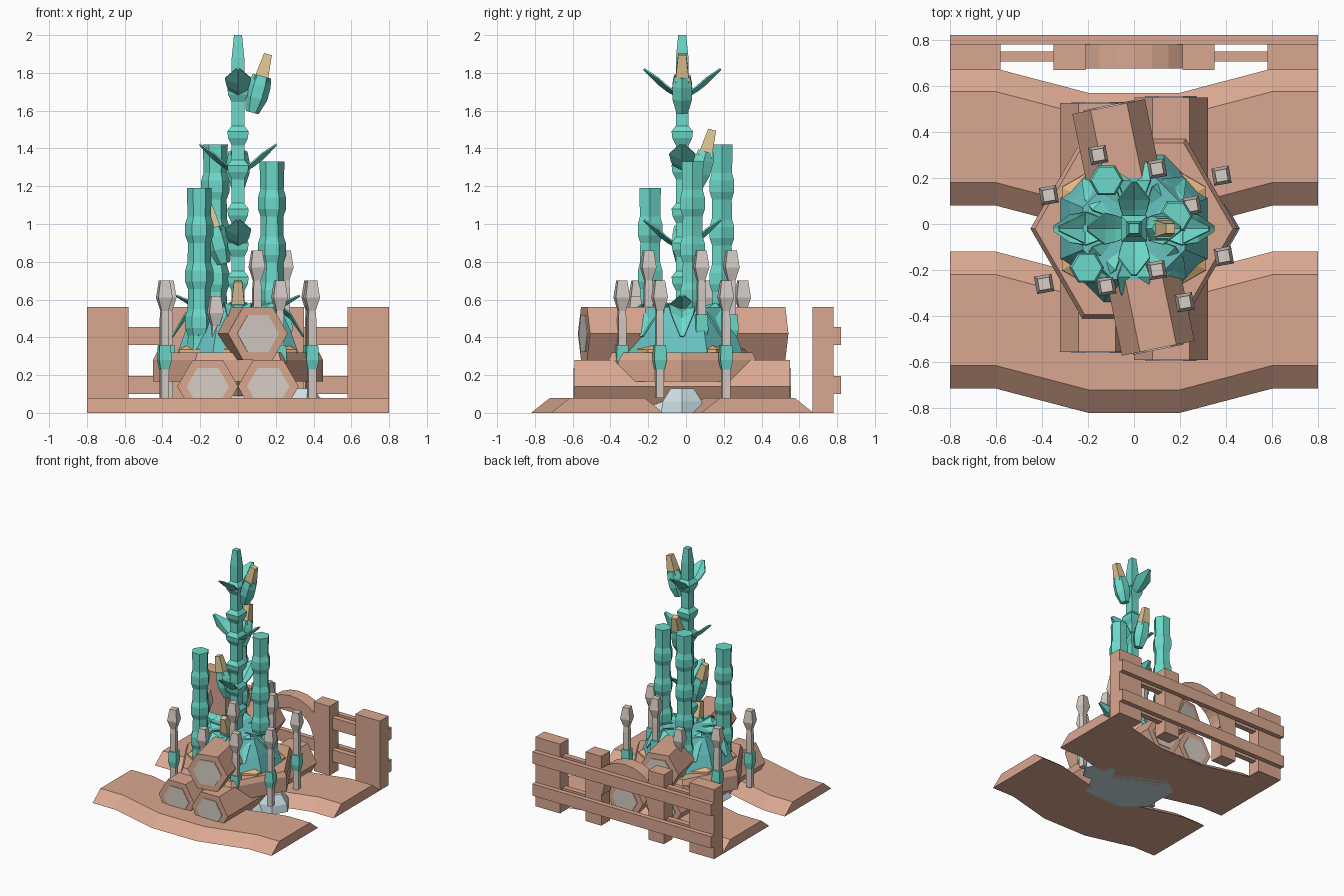
import bpy, bmesh, math
from mathutils import Vector, Matrix

if "Cube" in bpy.data.objects:
    bpy.data.objects.remove(bpy.data.objects["Cube"])

COL = {"wood": (.70, .39, .28), "teal": (.15, .70, .59), "water": (.14, .55, .55),
       "soil": (.80, .47, .22), "corn": (.74, .56, .29), "pale": (.68, .61, .56),
       "rock": (.60, .74, .79)}
MATS = {}
for k, c in COL.items():
    MATS[k] = bpy.data.materials.new(k)
    MATS[k].diffuse_color = (*c, 1)


def add(name, verts, faces, col, matrix=None):
    me = bpy.data.meshes.new(name)
    me.from_pydata(verts, [], faces)
    bm = bmesh.new()
    bm.from_mesh(me)
    bmesh.ops.recalc_face_normals(bm, faces=bm.faces)
    bm.to_mesh(me)
    bm.free()
    ob = bpy.data.objects.new(name, me)
    bpy.context.collection.objects.link(ob)
    me.materials.append(MATS[col])
    if matrix:
        ob.matrix_world = matrix
    return ob


def loft(name, rings, col, matrix=None):
    """Skin equal-length closed rings and cap both ends."""
    n = len(rings[0])
    verts = [p for r in rings for p in r]
    faces = [(i * n + j, i * n + (j + 1) % n, (i + 1) * n + (j + 1) % n, (i + 1) * n + j)
             for i in range(len(rings) - 1) for j in range(n)]
    faces += [tuple(range(n)), tuple(range(len(verts) - n, len(verts)))]
    return add(name, verts, faces, col, matrix)


def lathe(name, profile, sides, col, base=(0, 0, 0), axis=(0, 0, 1), turn=0):
    """Faceted turned solid from (radius, height) points."""
    ang = [math.radians(turn) + 2 * math.pi * j / sides for j in range(sides)]
    rings = [[(r * math.cos(a), r * math.sin(a), z) for a in ang] for r, z in profile]
    q = Vector((0, 0, 1)).rotation_difference(Vector(axis))
    return loft(name, rings, col, Matrix.Translation(base) @ q.to_matrix().to_4x4())


def box(name, x0, x1, y0, y1, z0, z1, col):
    rings = [[(x0, y0, z), (x1, y0, z), (x1, y1, z), (x0, y1, z)] for z in (z0, z1)]
    return loft(name, rings, col)


def leaf(name, pts, base, angle, col="teal"):
    """Folded leaf from (out, up, half width) stations."""
    verts = []
    for r, z, w in pts:
        verts += [(r, -w, z), (r, 0, z - w * .45), (r, w, z)]
    faces = [(3 * i + k, 3 * i + k + 1, 3 * i + k + 4, 3 * i + k + 3)
             for i in range(len(pts) - 1) for k in (0, 1)]
    ob = add(name, verts, faces, col,
             Matrix.Translation(base) @ Matrix.Rotation(math.radians(angle), 4, 'Z'))
    ob.modifiers.new("thickness", 'SOLIDIFY').thickness = .008
    return ob


# Two winding path slabs with sloped sides
for name, dy in (("front_path", 0), ("back_path", .795)):
    rings = []
    for x, s in ((-.8, 0), (-.6, 0), (-.2, -.105), (.2, -.105), (.6, 0), (.8, 0)):
        y = dy + s
        rings.append([(x, y - .715, 0), (x, y - .615, .08), (x, y - .22, .08), (x, y - .12, 0)])
    loft(name, rings, "wood")

# Fence: posts, rails and arch
for side, s in (("left", -1), ("right", 1)):
    for name, a, b in (("outer", .58, .8), ("inner", .21, .35)):
        x0, x1 = sorted((a * s, b * s))
        box(f"{side}_{name}_post", x0, x1, .67, .782, 0, .56, "wood")
    x0, x1 = sorted((.34 * s, .59 * s))
    for z in (.10, .36):
        box(f"{side}_inner_rail", x0, x1, .705, .75, z, z + .095, "wood")
for z in (.10, .36):
    box("back_rail", -.8, .8, .78, .82, z, z + .095, "wood")
arch = []
for i in range(13):
    a = math.pi * i / 12
    arch.append([(r * math.cos(a), y, .25 + r * math.sin(a))
                 for r, y in ((.3, .675), (.3, .78), (.2, .78), (.2, .675))])
loft("fence_arch", arch, "wood")

# Hexagonal logs with pale cut ends
for name, p, q in (("left_log", (-.16, -.555, .14), (-.16, .525, .14)),
                   ("right_log", (.16, -.59, .14), (.16, .55, .14)),
                   ("top_log", (.105, -.54, .42), (-.11, .51, .42))):
    p, q = Vector(p), Vector(q)
    d = q - p
    u = Vector((d.y, -d.x, 0)).normalized()

    def ring(c, r):
        return [c + u * r * math.cos(math.pi * j / 3)
                + Vector((0, 0, r * math.sin(math.pi * j / 3))) for j in range(6)]
    loft(name, [ring(p, .161), ring(q, .161)], "wood")
    e = d.normalized() * .006
    for c, s in ((p, -1), (q, 1)):
        loft(name + "_cut_end", [ring(c, .112), ring(c + e * s, .112)], "pale")

# Planter: rocks, rim, soil and mound
C = Vector((0, -.02, 0))
lathe("base_rock", [(.34, 0), (.26, .12)], 7, "rock", (.02, -.03, 0))
lathe("side_rock", [(.13, 0), (.12, .06), (.07, .13)], 6, "rock", (.33, -.02, 0))
lathe("planter_rim", [(.45, .165), (.45, .28), (.43, .32)], 6, "wood", C)
lathe("soil", [(.29, .09), (.37, .2), (.36, .335), (.31, .36)], 6, "soil", C, turn=30)
lathe("green_mound", [(.345, .32), (.30, .44), (.24, .56)], 8, "water", C, turn=22.5)
for i in range(8):
    k = 1 if i % 2 == 0 else .88
    leaf("mound_leaf", [(.1, .56, .03), (.21 * k, .585, .07), (.28 * k, .53, .06),
                        (.35 * k, .41, .012)], C, 45 * i)

# Bamboo canes with swollen joints
for x, y, top in ((-.205, -.19, 1.19), (-.12, .19, 1.42), (.18, .035, 1.33)):
    prof = [(.065, .33)]
    z = top - .22
    joints = []
    while z > .4:
        joints.append(z)
        z -= .245
    for z in reversed(joints):
        prof += [(.06, z - .07), (.075, z - .03), (.075, z + .03), (.062, z + .07)]
    lathe("bamboo_cane", prof + [(.066, top)], 6, "teal", (x, y, 0))

# Central stalk with collars
prof = [(.05, .5)]
for z in (.7, .88, 1.06, 1.29, 1.47, 1.70):
    prof += [(.047, z - .055), (.074, z - .015), (.08, z + .02), (.047, z + .05)]
lathe("corn_stalk", prof + [(.047, 1.88), (.03, 2.0)], 4, "teal", C, turn=45)

# Spiralling leaf pairs and corn cobs
for i in range(4):
    z, a = 1.68 - .4 * i, 90 * (i + 1)
    k = 1 if i < 3 else 1.6
    for s in (0, 180):
        leaf("stalk_leaf", [(.02, 0, .035), (.085 * k, .05, .06), (.13 * k, .09, .07),
                            (.205 * k, .14, .012)], C + Vector((0, 0, z)), a + s)
    b = math.radians(90 * i)
    d = Vector((math.cos(b), math.sin(b), 0))
    axis = d * .27 + Vector((0, 0, 1))
    base = C + d * .075 + Vector((0, 0, 1.59 - .4 * i))
    lathe("corn_husk", [(.035, 0), (.06, .08), (.06, .15), (.05, .2)], 6, "teal", base, axis)
    lathe("corn_cob", [(.035, .1), (.052, .18), (.03, .32)], 4, "corn", base, axis, 45)

# Pale reeds with bulb heads and green sheaths
for x, y, top in ((-.155, .3, .7), (-.37, .125, .7), (.1, .24, .86), (.25, .08, .86),
                  (.38, .21, .7), (.39, -.14, .7), (.22, -.34, .7), (-.12, -.27, .62),
                  (.1, -.2, .86), (-.39, -.26, .7)):
    lathe("reed", [(.03, .08), (.03, top - .2), (.026, top - .16), (.054, top - .09),
                   (.036, top)], 4, "pale", (x, y, 0), turn=55)
    lathe("reed_sheath", [(.033, top - .47), (.047, top - .42), (.042, top - .34)], 4,
          "teal", (x, y, 0), turn=55)

for m in bpy.data.materials:
    if m.users and not m.is_grease_pencil:
        m.use_nodes = True
        m.node_tree.nodes["Principled BSDF"].inputs["Base Color"].default_value = m.diffuse_color
